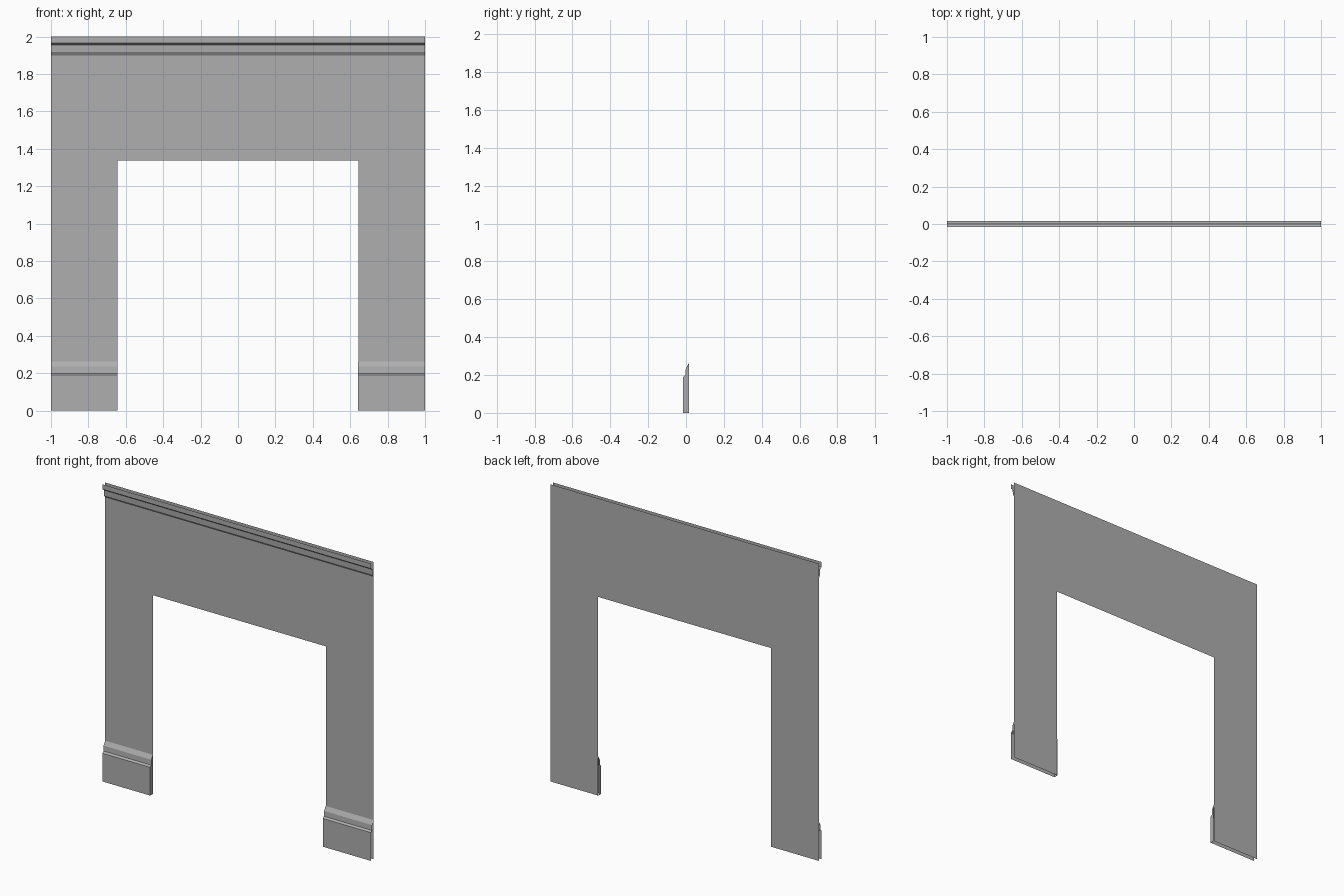
import bpy

if "Cube" in bpy.data.objects:
    bpy.data.objects.remove(bpy.data.objects["Cube"])

WALL_Y = 0.015      # back plane of the panel
HALF_W = 1.0
OPEN_X = 0.645      # half width of the opening
OPEN_Z = 1.337

# Mid grey paint shared by every part
paint = bpy.data.materials.new("grey_paint")
paint.diffuse_color = (0.43, 0.43, 0.43, 1)
paint.use_nodes = True
paint.node_tree.nodes["Principled BSDF"].inputs["Base Color"].default_value = paint.diffuse_color


def make_object(name, verts, faces):
    mesh = bpy.data.meshes.new(name)
    mesh.from_pydata(verts, [], faces)
    mesh.update()
    mesh.materials.append(paint)
    obj = bpy.data.objects.new(name, mesh)
    bpy.context.collection.objects.link(obj)
    return obj


def trim(name, profile, x0, x1, cap=None):
    """Sweep a (y, z) profile, listed bottom to top, along x; cap 0/1 closes one end."""
    n = len(profile)
    verts = [(x, y, z) for x in (x0, x1) for y, z in profile]
    faces = [(i, n + i, n + i + 1, i + 1) for i in range(n - 1)]
    if cap is not None:
        # The cap's extra corner lies on the wall at floor level
        verts.append(((x0, x1)[cap], WALL_Y, 0))
        ring = [2 * n] + [cap * n + i for i in range(n)]
        # Seen from +x the ring runs clockwise, so flip it for the right-facing cap
        faces.append(tuple(ring[::-1] if cap else ring))
    return make_object(name, verts, faces)


# Flat wall sheet with a doorway
outline = [(-HALF_W, 0), (-OPEN_X, 0), (-OPEN_X, OPEN_Z), (OPEN_X, OPEN_Z),
           (OPEN_X, 0), (HALF_W, 0), (HALF_W, 2), (OPEN_X, 2), (-OPEN_X, 2), (-HALF_W, 2)]
left = len(outline)
outline += [(-HALF_W, OPEN_Z), (HALF_W, OPEN_Z)]
make_object("wall_panel", [(x, WALL_Y, z) for x, z in outline],
            [(0, 1, 2, left), (4, 5, left + 1, 3),
             (left, 2, 8, 9), (2, 3, 7, 8), (3, left + 1, 6, 7)])

# Crown moulding, an open strip along the top
crown = [(WALL_Y, 1.90), (0.003, 1.918), (0.001, 1.955), (-0.015, 1.967), (-0.015, 2.0)]
trim("crown_moulding", crown, -HALF_W, HALF_W)

# Skirting boards, closed at the doorway ends
skirting = [(-0.015, 0), (-0.015, 0.19), (-0.003, 0.2), (-0.001, 0.235), (WALL_Y, 0.263)]
trim("left_skirting", skirting, -HALF_W, -OPEN_X + 0.001, cap=1)
trim("right_skirting", skirting, OPEN_X - 0.003, HALF_W, cap=0)
